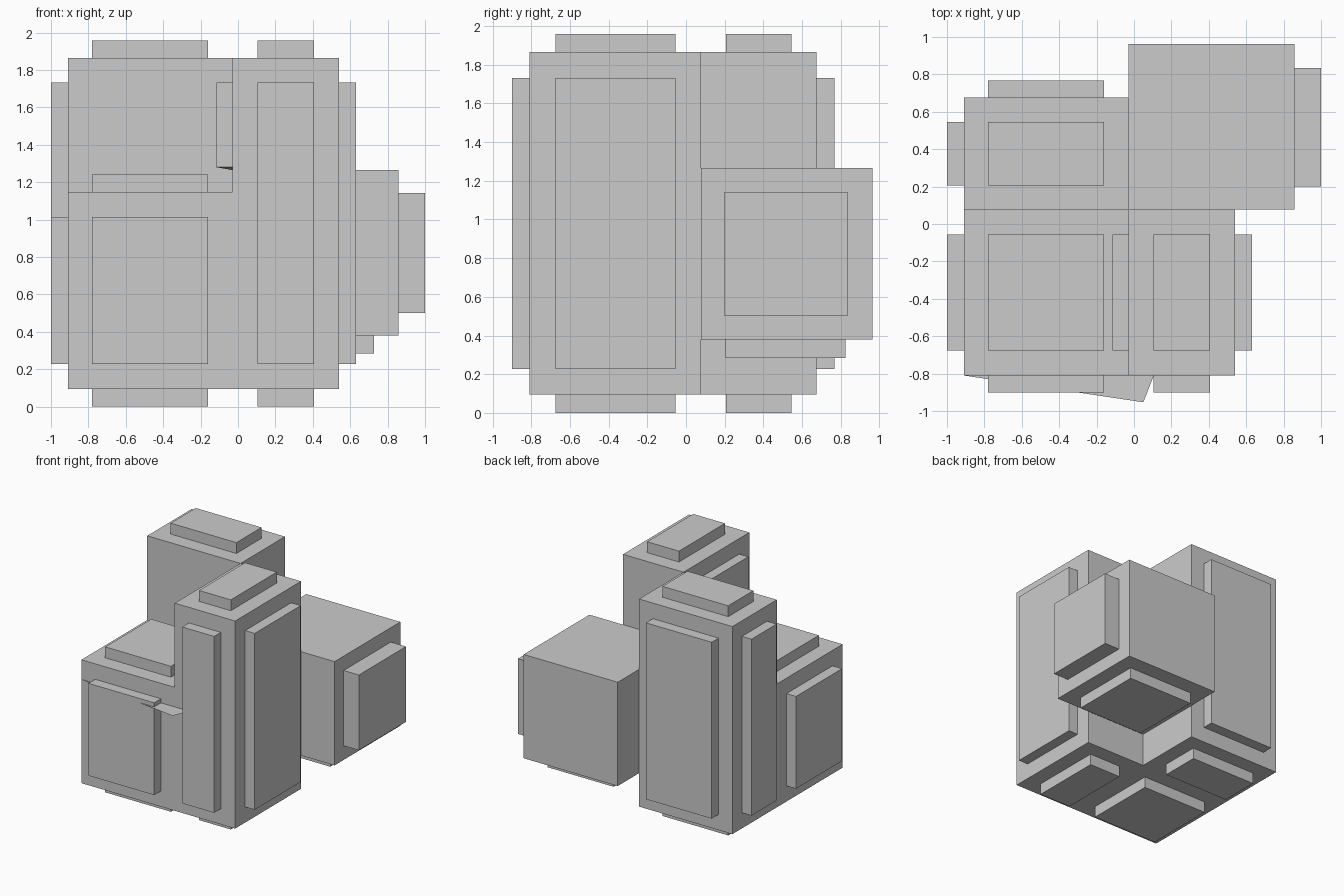
import bpy

if "Cube" in bpy.data.objects:
    bpy.data.objects.remove(bpy.data.objects["Cube"])

EMBED = 0.02  # how far each raised panel sinks into its block


def mesh_object(name, verts, faces):
    mesh = bpy.data.meshes.new(name)
    mesh.from_pydata(verts, [], faces)
    mesh.update()
    obj = bpy.data.objects.new(name, mesh)
    bpy.context.collection.objects.link(obj)
    return obj


def box(name, x, y, z):
    verts = [(a, b, c) for c in z for b in y for a in x]
    faces = [(0, 2, 3, 1), (4, 5, 7, 6), (0, 1, 5, 4),
             (2, 6, 7, 3), (0, 4, 6, 2), (1, 3, 7, 5)]
    return mesh_object(name, verts, faces)


# Ranges shared by blocks and panels
XL, XR = (-0.91, -0.03), (-0.03, 0.54)
YF, YB = (-0.81, 0.077), (0.077, 0.675)
PXL, PXR = (-0.78, -0.16), (0.105, 0.405)
PYF, PYB = (-0.675, -0.055), (0.207, 0.545)
PZ_TALL, PZ_LOW = (0.228, 1.732), (0.228, 1.015)
BOTTOM, TOP, LOW_TOP = 0.095, 1.865, 1.147

# Four main blocks
box("back_left_tower", XL, YB, (BOTTOM, TOP))
box("front_right_tower", XR, YF, (BOTTOM, TOP))
box("front_left_low_block", XL, YF, (BOTTOM, LOW_TOP))
box("back_right_raised_block", (-0.03, 0.857), (0.077, 0.963), (0.38, 1.265))

# Raised panels underneath and on top
for name, px, py, top in (("back_left", PXL, PYB, TOP),
                          ("front_right", PXR, PYF, TOP),
                          ("front_left", PXL, PYF, LOW_TOP)):
    box(name + "_bottom_panel", px, py, (0.0, BOTTOM + EMBED))
    box(name + "_top_panel", px, py, (top - EMBED, top + 0.093))
box("back_right_bottom_panel", (0.105, 0.727), (0.205, 0.825), (0.285, 0.38 + EMBED))

# Raised panels on the sides
box("front_right_front_panel", PXR, (-0.9, -0.81 + EMBED), PZ_TALL)
box("front_left_front_panel", PXL, (-0.9, -0.81 + EMBED), PZ_LOW)
box("back_left_back_panel", PXL, (0.675 - EMBED, 0.768), PZ_TALL)
box("back_left_side_panel", (-1.0, -0.91 + EMBED), PYB, PZ_TALL)
box("front_left_side_panel", (-1.0, -0.91 + EMBED), PYF, PZ_LOW)
box("front_right_side_panel", (0.54 - EMBED, 0.63), PYF, PZ_TALL)
box("back_right_side_panel", (0.857 - EMBED, 1.0), (0.2, 0.835), (0.5, 1.142))

# Inner panel above the low block, with one slightly dropped corner
inner = box("front_right_inner_panel", (-0.115, -0.03), PYF, (1.28, 1.732))
inner.data.vertices[3].co.z = 1.265

# Thin skewed sheet that pokes out of the front
mesh_object("skewed_sheet",
            [(-0.91, -0.81, 0.98), (0.05, -0.953, 0.98),
             (0.4, -0.06, 0.98), (-0.5, 0.0, 0.98)], [(0, 1, 2, 3)])
